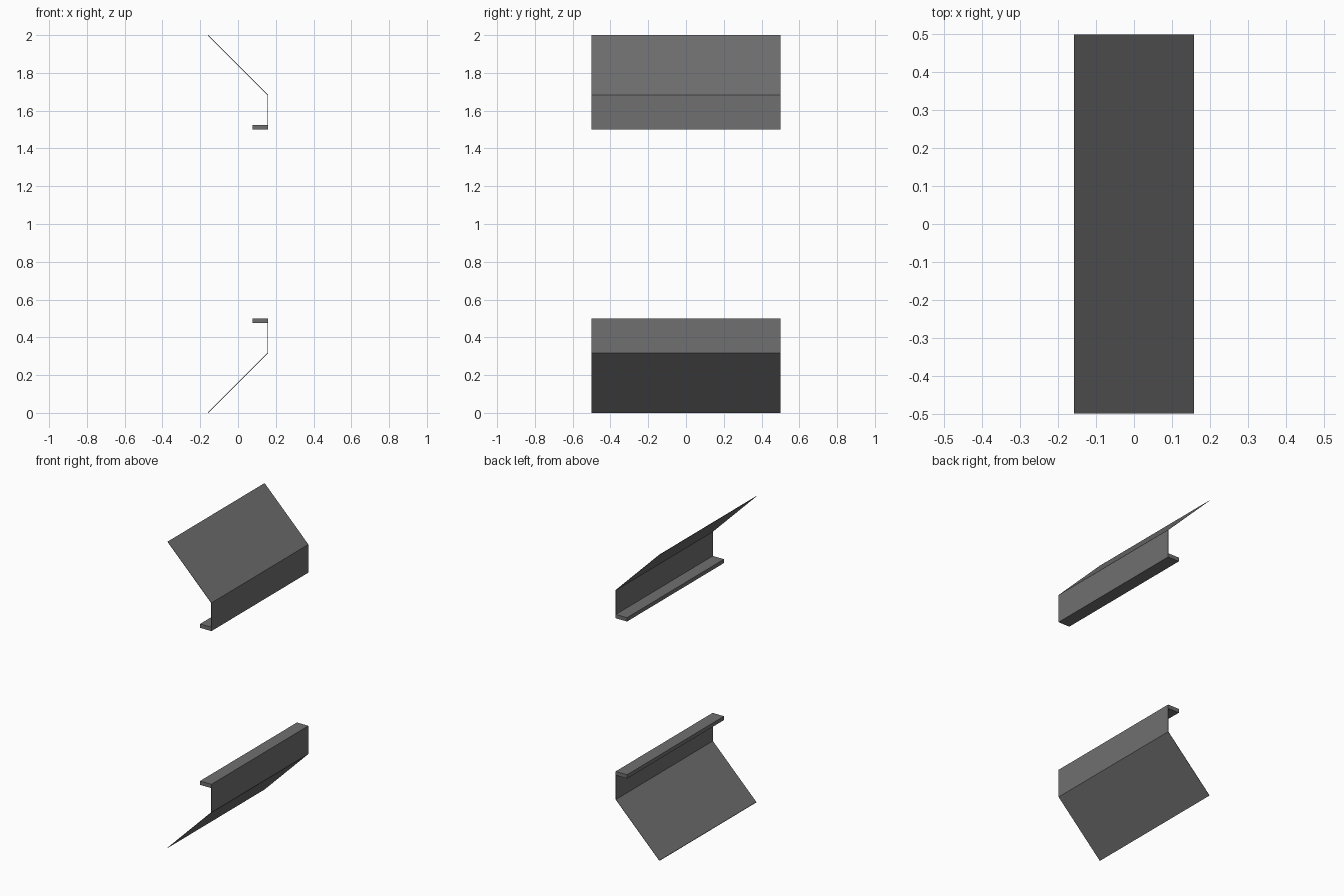
import bpy, bmesh

if "Cube" in bpy.data.objects:
    bpy.data.objects.remove(bpy.data.objects["Cube"])

W, T = 0.158, 0.002          # half width, sheet thickness
mat = bpy.data.materials.new("dark grey metal")
mat.diffuse_color = (0.16, 0.16, 0.16, 1)
mat.use_nodes = True
mat.node_tree.nodes["Principled BSDF"].inputs["Base Color"].default_value = mat.diffuse_color


def extrude_profile(name, points, flip):
    """Extrude an x-z outline along y; flip mirrors it about z = 1."""
    bm = bmesh.new()
    verts = [bm.verts.new((x, -0.5, 2 - z if flip else z)) for x, z in points]
    face = bm.faces.new(verts)
    ext = bmesh.ops.extrude_face_region(bm, geom=[face])
    moved = [g for g in ext["geom"] if isinstance(g, bmesh.types.BMVert)]
    bmesh.ops.translate(bm, verts=moved, vec=(0, 1, 0))
    bmesh.ops.recalc_face_normals(bm, faces=bm.faces)
    mesh = bpy.data.meshes.new(name)
    bm.to_mesh(mesh)
    bm.free()
    mesh.materials.append(mat)
    obj = bpy.data.objects.new(name, mesh)
    bpy.context.collection.objects.link(obj)


# bent sheet: sloping panel plus upright wall
sheet = [(-W, 2.0), (W, 1.684), (W, 1.5), (W - T, 1.5), (W - T, 1.683), (-W, 1.997)]
# flat lip along the free edge of the wall
lip = [(W - 0.082, 1.5), (W - T, 1.5), (W - T, 1.525), (W - 0.082, 1.525)]

for prefix, flip in (("upper", False), ("lower", True)):
    extrude_profile(prefix + "_bent_sheet", sheet, flip)
    extrude_profile(prefix + "_lip", lip, flip)
